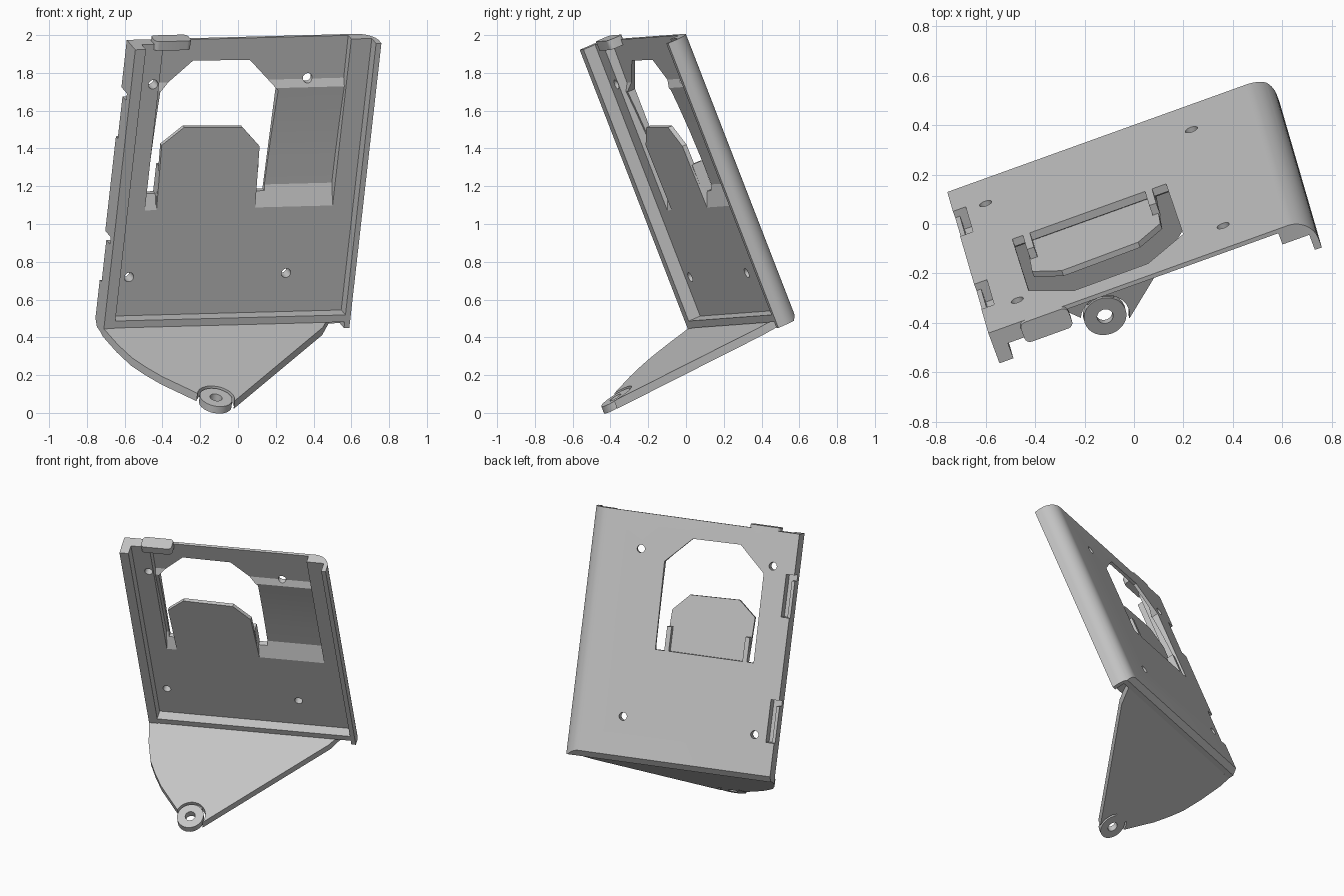
import bpy, bmesh, math
from mathutils import Vector

if "Cube" in bpy.data.objects:
    bpy.data.objects.remove(bpy.data.objects["Cube"])

# Tilted frame of the plate: u across, v up the plate, n out of its front
ORIGIN = Vector((-0.755, 0.13, 0.50))
U = Vector((0.94, 0.338, 0.025)).normalized()
V = Vector((0.094, -0.363, 0.927))
V = (V - U * V.dot(U)).normalized()
N = U.cross(V)
H, W, D, FACE, R = 1.59, 1.385, 0.14, 0.07, 0.1

grey = bpy.data.materials.new("bracket grey")
grey.use_nodes = True
COLOUR = (0.55, 0.55, 0.55, 1)
grey.diffuse_color = COLOUR
grey.node_tree.nodes["Principled BSDF"].inputs["Base Color"].default_value = COLOUR


def along_v(a, b, h):
    return a, h, b          # outline (u, n)


def along_u(a, b, h):
    return h, a, b          # outline (v, n)


def along_n(a, b, h):
    return a, b, h          # outline (u, v)


def along_flange(a, b, h):
    return a, h - 0.2 * (b - 0.1), b    # outline (u, n) on the drooping flange


def prism(name, outline, low, high, axes):
    """Extrude an outline between two heights in the plate's frame."""
    bm = bmesh.new()
    rings = []
    for h in (low, high):
        ring = []
        for a, b in outline:
            u, v, n = axes(a, b, h)
            ring.append(bm.verts.new(ORIGIN + U * u + V * v + N * n))
        rings.append(ring)
    bm.faces.new(rings[0])
    bm.faces.new(rings[1])
    for i in range(len(outline)):
        j = (i + 1) % len(outline)
        bm.faces.new((rings[0][i], rings[0][j], rings[1][j], rings[1][i]))
    bmesh.ops.recalc_face_normals(bm, faces=bm.faces)
    mesh = bpy.data.meshes.new(name)
    bm.to_mesh(mesh)
    bm.free()
    mesh.materials.append(grey)
    ob = bpy.data.objects.new(name, mesh)
    bpy.context.collection.objects.link(ob)
    return ob


def rect(a0, a1, b0, b1):
    return [(a0, b0), (a1, b0), (a1, b1), (a0, b1)]


def circle(a, b, r, start=0, turn=360, steps=32):
    return [(a + r * math.cos(math.radians(start + turn * i / steps)),
             b + r * math.sin(math.radians(start + turn * i / steps)))
            for i in range(steps + (turn < 360))]


def activate(ob):
    bpy.ops.object.select_all(action="DESELECT")
    ob.select_set(True)
    bpy.context.view_layer.objects.active = ob


def cut(ob, cutter):
    mod = ob.modifiers.new("cut", "BOOLEAN")
    mod.operation, mod.object, mod.solver = "DIFFERENCE", cutter, "EXACT"
    activate(ob)
    bpy.ops.object.modifier_apply(modifier=mod.name)
    bpy.data.objects.remove(cutter)


def smooth(ob, angle):
    activate(ob)
    bpy.ops.object.shade_smooth_by_angle(angle=math.radians(angle))


# Tray: plate with a square left wall and a rounded right wall
section = [(0, 0)] + circle(W - R, R, R, -90, 90, 12) + [
    (W, D), (W - 0.03, D), (W - 0.03, FACE), (0.06, FACE), (0.06, D), (0, D)]
plate = prism("back_plate", section, -0.035, H, along_v)

# Window with clipped upper corners
cut(plate, prism("window", [(0.2, 0.72), (0.86, 0.72), (0.87, 1.295), (0.7, 1.465),
                            (0.38, 1.47), (0.205, 1.305)], -0.1, 0.3, along_n))

# Shallow pocket with a sloped ledge and a scooped floor, open at the top
cut(plate, prism("pocket", [(0.64, FACE), (0.64, 0.2), (1.7, 0.2), (1.7, 0.016),
                            (1.35, 0.022), (1.31, 0.045), (1.2, 0.036), (1.05, 0.027),
                            (0.9, 0.022), (0.75, 0.02)], 0.183, 1.24, along_u))

# Chamfer along the lower back edge
cut(plate, prism("chamfer", [(0.012, -0.01), (-0.05, 0.052), (-0.05, -0.01)],
                 -0.1, 1.5, along_u))

# Screw holes
for u, v in ((0.136, 0.26), (1.02, 0.26), (0.15, 1.36), (1.035, 1.355)):
    cut(plate, prism("hole", circle(u, v, 0.026), -0.1, 0.3, along_n))

# Slots in the left wall, each with a spring clip
for i, v in enumerate((0.22, 1.04)):
    cut(plate, prism("slot", rect(-0.05, 0.055, v, v + 0.28), -0.05, 0.09, along_n))
    prism(f"wall_clip_{i + 1}", rect(0, 0.02, v - 0.01, v + 0.24), 0.03, 0.1, along_n)
smooth(plate, 14)

# Raised rim along the bottom of the tray
prism("bottom_rim", rect(0, 0.04, 0.05, D), 0.03, W - 0.015, along_u)

# Upright tab in the window and the ribs at its sides
prism("window_tab", [(0.25, 0.62), (0.805, 0.62), (0.79, 0.99), (0.683, 1.1),
                     (0.353, 1.11), (0.237, 1.01)], 0.045, FACE, along_n)
for side, u in (("right", 0.245), ("left", 0.77)):
    prism(f"tab_rib_{side}", rect(u, u + 0.03, 0.66, 0.88), 0.0, 0.06, along_n)

# Rounded catch on the top edge
catch = []
for cu, cn, start in ((0.31, 0.065, 0), (0.155, 0.065, 90), (0.155, 0.025, 180),
                      (0.31, 0.025, 270)):
    catch += circle(cu, cn, 0.025, start, 90, 6)
smooth(prism("top_catch", catch, 1.56, 1.612, along_v), 30)

# Drooping triangular flange under the plate
flange = prism("bottom_flange", [(0, 0.06), (0, 0.14), (0.03, 0.29), (0.07, 0.42),
                                 (0.12, 0.51), (0.18, 0.6), (0.33, 0.77), (0.42, 0.83),
                                 (0.51, 0.845), (1.22, 0.18), (1.3, 0.06)],
               -0.04, 0.005, along_flange)
cut(flange, prism("seat", circle(0.42, 0.8, 0.1), -0.1, 0.1, along_flange))
smooth(flange, 30)

# Mounting eye at the flange tip, joined by a thin neck
eye = prism("mounting_eye", circle(0.42, 0.8, 0.087), -0.04, 0.0, along_flange)
cut(eye, prism("bore", circle(0.42, 0.8, 0.033), -0.2, 0.2, along_flange))
smooth(eye, 30)
prism("eye_neck", rect(0.37, 0.48, 0.66, 0.755), -0.04, -0.015, along_flange)
